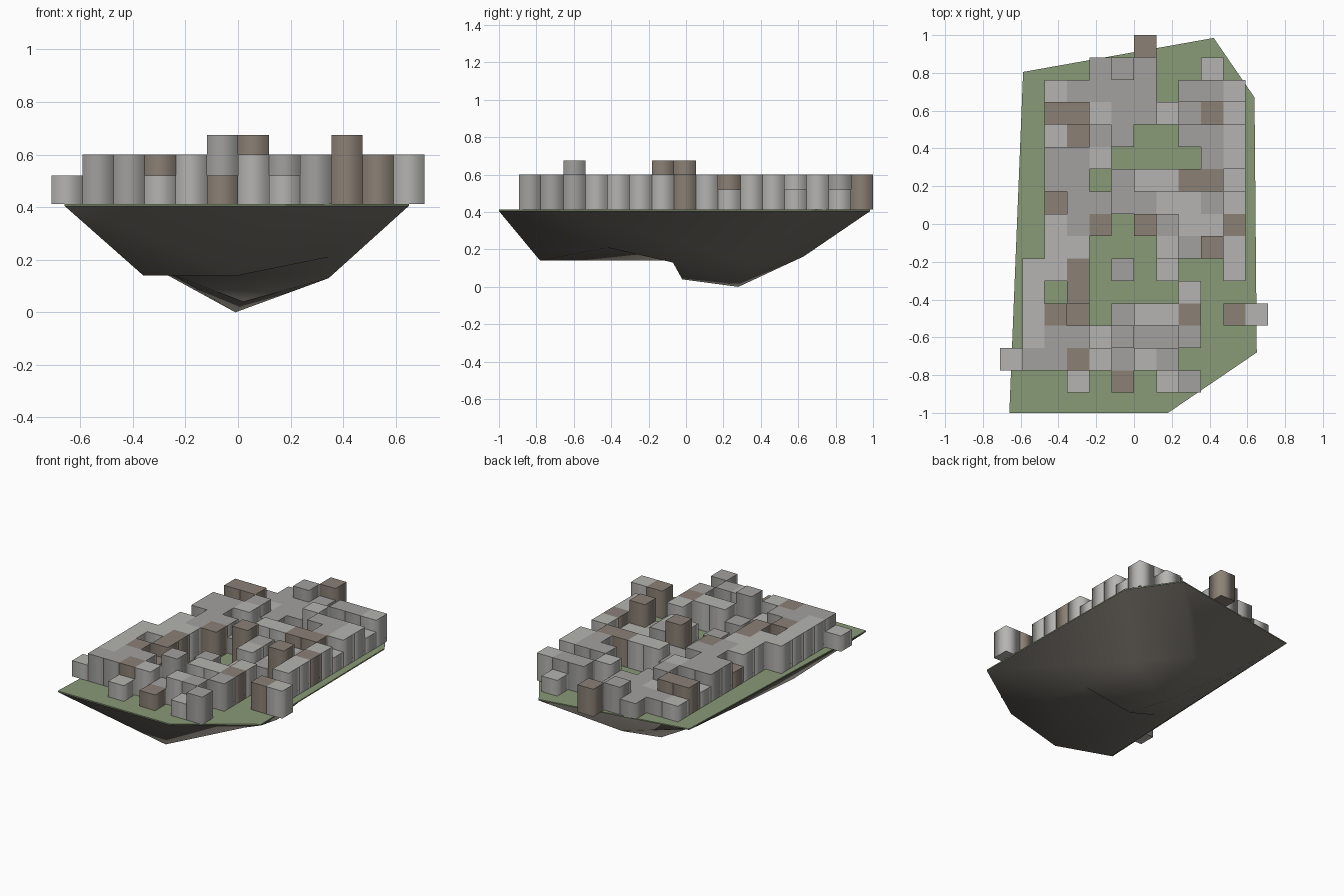
import bpy, bmesh

if "Cube" in bpy.data.objects:
    bpy.data.objects.remove(bpy.data.objects["Cube"])

CELL, GROUND = 0.1183, 0.413
HEIGHTS = {'1': 0.107, '2': 0.187, '3': 0.262}


def material(name, rgb):
    m = bpy.data.materials.new(name)
    m.diffuse_color = (*rgb, 1)
    m.use_nodes = True
    m.node_tree.nodes["Principled BSDF"].inputs["Base Color"].default_value = m.diffuse_color
    return m


MATS = {'l': material("light_stone", (0.46, 0.455, 0.44)),
        'd': material("dark_stone", (0.36, 0.355, 0.345)),
        'b': material("brown_stone", (0.26, 0.22, 0.18))}
GRASS = material("grass", (0.25, 0.32, 0.185))
ROCK = material("rock", (0.19, 0.175, 0.15))


def make(name, bm, mat):
    bmesh.ops.recalc_face_normals(bm, faces=bm.faces)
    me = bpy.data.meshes.new(name)
    bm.to_mesh(me)
    bm.free()
    me.materials.append(mat)
    ob = bpy.data.objects.new(name, me)
    bpy.context.collection.objects.link(ob)
    return ob


# Island outline at ground level
rim = [(-.66, -1), (.18, -1), (.65, -.68), (.638, .67), (.422, .985), (-.587, .805)]

# Grass plate: thin slab with flat top
bm = bmesh.new()
low = [bm.verts.new((x, y, GROUND - 0.008)) for x, y in rim]
top = [bm.verts.new((x, y, GROUND)) for x, y in rim]
bm.faces.new(top)
for i in range(6):
    j = (i + 1) % 6
    bm.faces.new((low[i], low[j], top[j], top[i]))
make("grass_plate", bm, GRASS)

# Rocky underside: rim (0-5), lower ring (6-13), step corner (14), lowest points (15, 16)
lower = [(-.36, -.65, .14), (0, -.78, .14), (.345, -.42, .21), (.345, -.07, .13),
         (.30, .35, .14), (.04, .63, .163), (-.33, .45, .21), (-.43, -.05, .23),
         (-.24, -.07, .14), (.02, -.02, .04), (-.01, .28, 0)]
bm = bmesh.new()
v = [bm.verts.new(p) for p in [(x, y, GROUND - 0.008) for x, y in rim] + lower]
sides = [(0, 1, 7, 6), (1, 2, 8, 7), (2, 9, 8), (2, 3, 10, 9), (3, 11, 10), (3, 4, 11),
         (4, 5, 12, 11), (5, 13, 12), (5, 0, 13), (0, 6, 13)]
bottom = [(6, 7, 14), (7, 8, 14), (8, 9, 14), (6, 14, 13), (14, 9, 15), (14, 15, 16),
          (9, 10, 16), (9, 16, 15), (10, 11, 16), (11, 12, 16), (12, 13, 16), (13, 14, 16)]
for f in sides + bottom:
    bm.faces.new([v[i] for i in f]).smooth = True
rock = make("rock_underside", bm, ROCK)
bpy.context.view_layer.objects.active = rock
rock.select_set(True)
bpy.ops.object.shade_smooth_by_angle(angle=0.9)

# Block maps, back row first: height level and stone colour per cell
levels = ["......2.....",
          "....121..1..",
          "..11111.222.",
          "..221112111.",
          "..1121..222.",
          "..222....22.",
          "..22.122221.",
          "..122111112.",
          "..222.32112.",
          "..22...2132.",
          ".222.1.1..2.",
          ".2.2....2...",
          ".221.1222.22",
          ".22213112...",
          "12222122....",
          "...1.1.12..."]
colours = ["......b.....",
           "....ddd..l..",
           "..ldddd.ddl.",
           "..bblddldbl.",
           "..lbdd..ddl.",
           "..ddl....dl.",
           "..dd.dllbbl.",
           "..bddddlldl.",
           "..ldb.bdllb.",
           "..ll...ldbl.",
           ".llb.d.l..l.",
           ".l.b....l...",
           ".lbb.dllb.bl",
           ".lddldddd...",
           "lddbldld....",
           "...l.b.ld..."]


def block(bm, x, y, h):
    """Square tower with smooth-shaded sides and crisp top."""
    r = bmesh.ops.create_cube(bm, size=1)
    for p in r['verts']:
        p.co = (x + p.co.x * CELL, y + p.co.y * CELL, GROUND + (p.co.z + 0.5) * h)
    for e in {e for p in r['verts'] for e in p.link_edges}:
        e.smooth = abs(e.verts[0].co.z - e.verts[1].co.z) > 0.01
    for f in {f for p in r['verts'] for f in p.link_faces}:
        f.smooth = True


# One object of blocks per stone colour
for key, name in (('l', "light_blocks"), ('d', "dark_blocks"), ('b', "brown_blocks")):
    bm = bmesh.new()
    for r, (lv, cl) in enumerate(zip(levels, colours)):
        for c, (h, col) in enumerate(zip(lv, cl)):
            if h != '.' and col == key:
                block(bm, (c - 5.5) * CELL, 1 - (r + 0.5) * CELL, HEIGHTS[h])
    make(name, bm, MATS[key])
